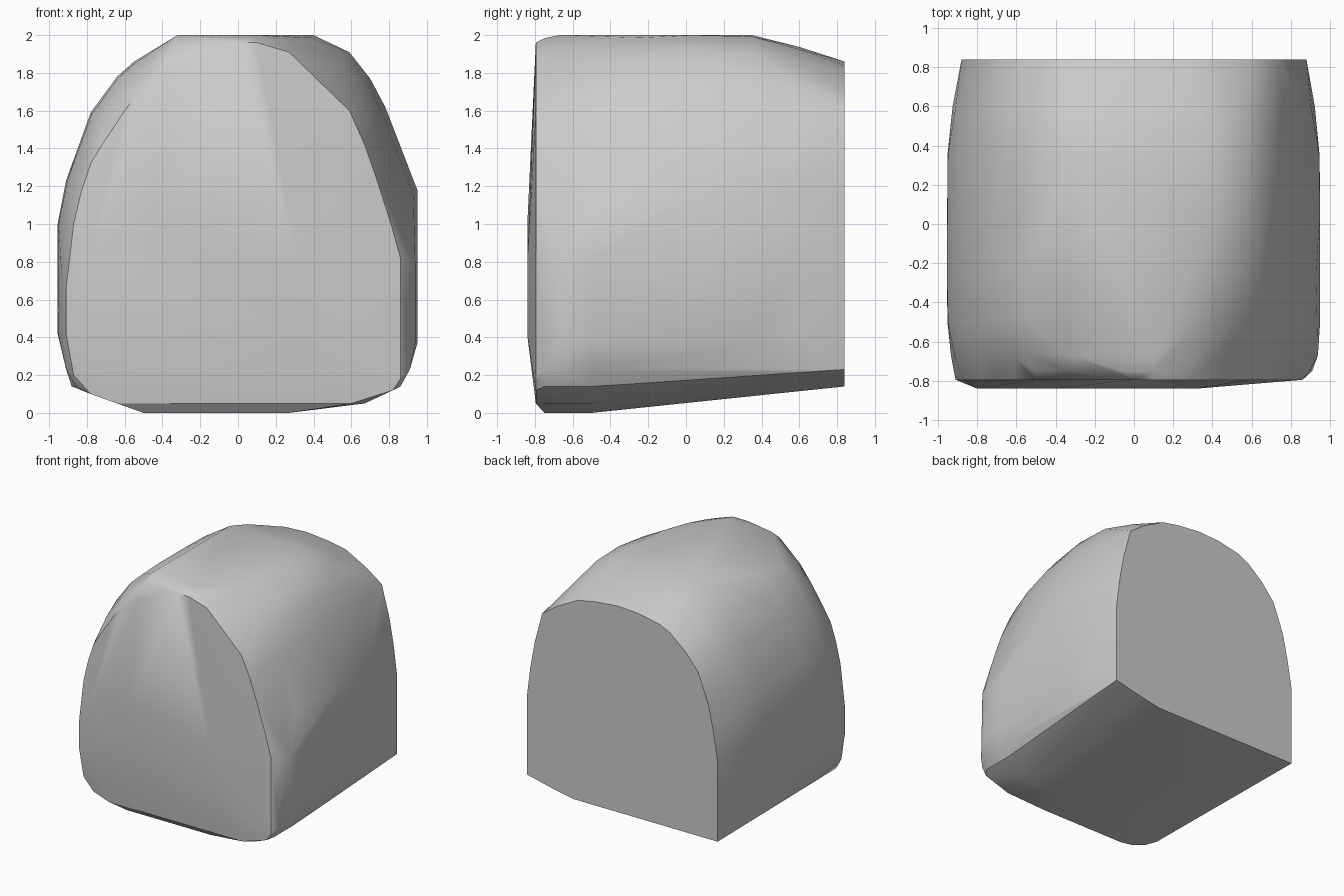
import bpy, bmesh, math

cube = bpy.data.objects.get("Cube")
if cube:
    bpy.data.objects.remove(cube, do_unlink=True)

# One plain grey material
mat = bpy.data.materials.new("stone_grey")
mat.use_nodes = True
GREY = (0.6, 0.6, 0.6, 1.0)
mat.diffuse_color = GREY
bsdf = mat.node_tree.nodes["Principled BSDF"]
bsdf.inputs["Base Color"].default_value = GREY
bsdf.inputs["Roughness"].default_value = 0.8

# Matching (x, z) outlines at the front, middle and back of the block,
# running from the bottom up the +x side, over the top and down the -x side
FRONT = [(.3, .05), (.6, .05), (.82, .12), (.86, .18), (.86, .4), (.86, .82),
         (.81, 1.0), (.73, 1.25), (.67, 1.42), (.59, 1.6), (.42, 1.76), (.27, 1.91),
         (.1, 1.96), (0, 1.96), (-.37, 1.82), (-.5, 1.73), (-.6, 1.6), (-.7, 1.45),
         (-.78, 1.32), (-.83, 1.17), (-.87, 1.0), (-.91, .66), (-.91, .42),
         (-.87, .2), (-.78, .1), (-.64, .05)]
MIDDLE = [(.27, 0), (.67, .05), (.86, .14), (.91, .23), (.95, .37), (.95, .8),
          (.95, 1.18), (.86, 1.4), (.78, 1.62), (.7, 1.77), (.59, 1.91), (.4, 2.0),
          (.1, 2.0), (-.1, 2.0), (-.32, 2.0), (-.55, 1.86), (-.64, 1.78), (-.78, 1.59),
          (-.86, 1.37), (-.91, 1.23), (-.955, 1.0), (-.955, .8), (-.955, .42),
          (-.91, .23), (-.86, .14), (-.5, 0)]
BACK = [(.45, .14), (.66, .18), (.88, .23), (.88, .26), (.88, .45), (.88, .89),
        (.85, 1.13), (.81, 1.35), (.74, 1.61), (.6, 1.71), (.41, 1.81), (.25, 1.84),
        (.05, 1.86), (-.15, 1.85), (-.35, 1.81), (-.44, 1.765), (-.58, 1.65), (-.7, 1.51),
        (-.77, 1.33), (-.8, 1.24), (-.84, 1.05), (-.88, .815), (-.88, .45),
        (-.88, .25), (-.88, .14), (-.6, .14)]
Y_FRONT, Y_BACK = -0.795, 0.84


def reach(x, z):
    """Depths where the full outline starts and ends, and the rear falloff power."""
    if z < 0.3:
        return -0.75, -0.48, 1.0            # underside slopes up to the back
    if z > 1.95 and x < 0.3:
        return -0.67, 0.35, 1.2             # crown
    if x > 0 and z > 1.1:
        return 0.1, 0.3, 1.3                # worn upper shoulder
    return (-0.6 if x > 0 else -0.4), 0.25, 1.8   # side walls


def outline(y):
    pts = []
    for f, m, b in zip(FRONT, MIDDLE, BACK):
        y0, y1, power = reach(*m)
        wf = max(0.0, (y0 - y) / (y0 - Y_FRONT)) ** 2
        wb = max(0.0, (y - y1) / (Y_BACK - y1)) ** power
        x, z = (m[i] + wf * (f[i] - m[i]) + wb * (b[i] - m[i]) for i in (0, 1))
        pts.append((x, y, z))
    return pts


# Rounded block: a convex skin over the outlines and the shallow front bulge
bm = bmesh.new()
for y in (Y_FRONT, -0.75, -0.67, -0.5, -0.25, 0.05, 0.35, 0.6, Y_BACK):
    for p in outline(y):
        bm.verts.new(p)
for p in ((-.8, .42), (-.32, .41), (.3, .41), (.32, .8), (-.8, .8), (-.4, 1.0)):
    bm.verts.new((p[0], -0.84, p[1]))
bmesh.ops.convex_hull(bm, input=bm.verts[:])
bmesh.ops.delete(bm, geom=[v for v in bm.verts if not v.link_faces], context='VERTS')
bmesh.ops.dissolve_limit(bm, angle_limit=math.radians(1.0),
                         verts=bm.verts[:], edges=bm.edges[:])
bmesh.ops.recalc_face_normals(bm, faces=bm.faces[:])

mesh = bpy.data.meshes.new("rounded_block")
bm.to_mesh(mesh)
bm.free()
block = bpy.data.objects.new("rounded_block", mesh)
bpy.context.collection.objects.link(block)
mesh.materials.append(mat)

bpy.ops.object.select_all(action='DESELECT')
block.select_set(True)
bpy.context.view_layer.objects.active = block
bpy.ops.object.shade_smooth_by_angle(angle=math.radians(30))
